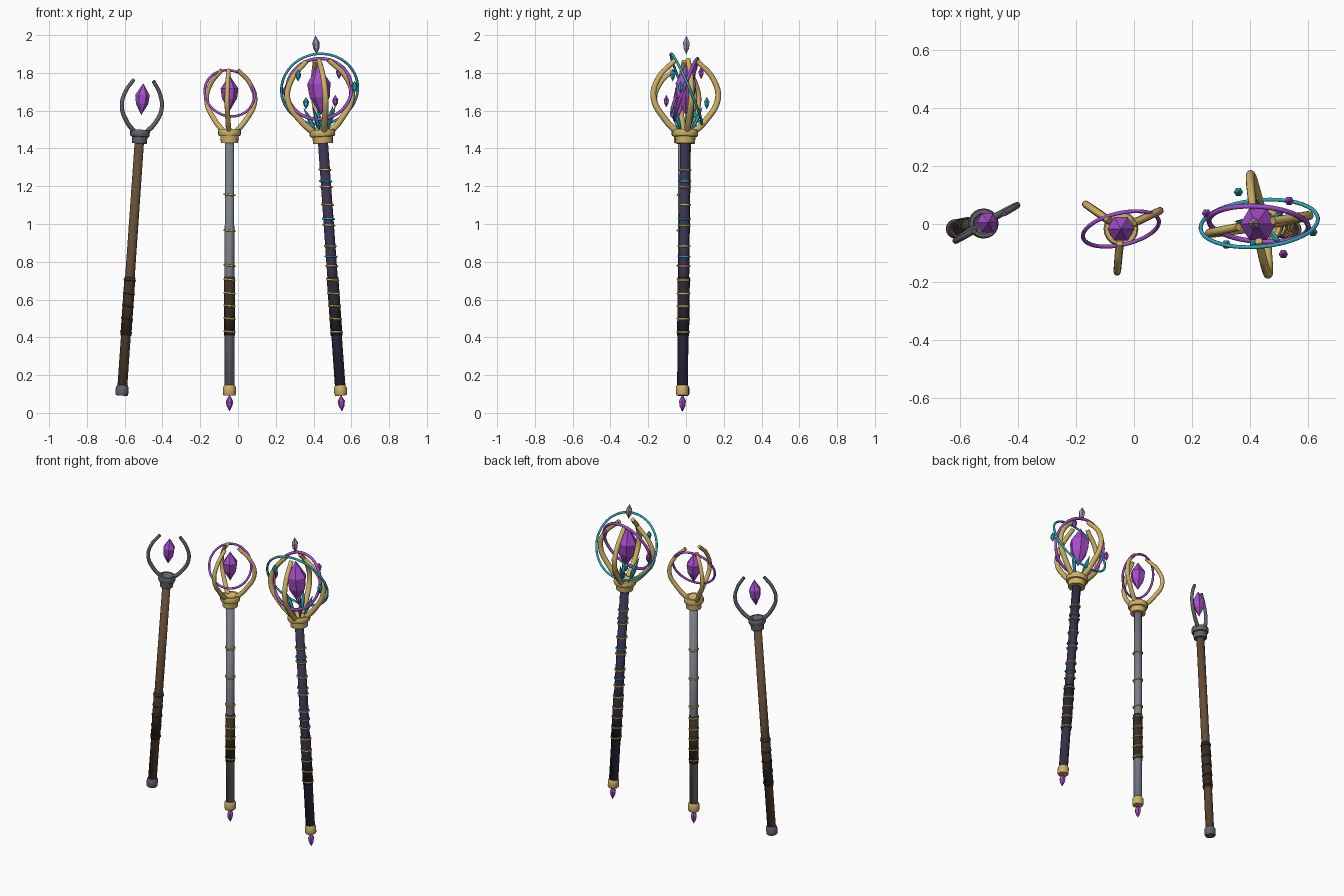
import bpy, bmesh, math
from mathutils import Matrix, Vector

cube = bpy.data.objects.get("Cube")
if cube:
    bpy.data.objects.remove(cube, do_unlink=True)


def material(name, rgb):
    m = bpy.data.materials.new(name)
    m.use_nodes = True
    m.diffuse_color = (*rgb, 1)
    m.node_tree.nodes["Principled BSDF"].inputs["Base Color"].default_value = (*rgb, 1)
    return m


WOOD = material("brown wood", (0.13, 0.073, 0.037))
LEATHER = material("dark leather", (0.045, 0.028, 0.018))
IRON = material("dark iron", (0.12, 0.125, 0.15))
STEEL = material("grey steel", (0.20, 0.21, 0.25))
GOLD = material("gold", (0.62, 0.44, 0.13))
PURPLE = material("purple crystal", (0.38, 0.075, 0.60))
TEAL = material("teal", (0.03, 0.41, 0.50))
INDIGO = material("indigo wood", (0.042, 0.032, 0.08))
WRAP = material("black wrap", (0.024, 0.019, 0.028))
LILAC = material("pale lilac crystal", (0.36, 0.26, 0.45))


def add_object(name, mesh, mat, matrix, angle=50):
    """Link a mesh; edges sharper than the angle stay sharp, zero keeps it flat."""
    obj = bpy.data.objects.new(name, mesh)
    bpy.context.collection.objects.link(obj)
    mesh.materials.clear()
    mesh.materials.append(mat)
    obj.matrix_world = matrix
    if angle:
        bpy.ops.object.select_all(action='DESELECT')
        obj.select_set(True)
        bpy.context.view_layer.objects.active = obj
        bpy.ops.object.shade_smooth_by_angle(angle=math.radians(angle))
    return obj


def lathe(name, profile, mat, matrix, sides=16, angle=50, closed=False):
    """Revolve (radius, height) points; a zero radius becomes a single tip."""
    bm = bmesh.new()
    rings = []
    for r, z in profile:
        n = sides if r else 1
        rings.append([bm.verts.new((r * math.cos(math.tau * i / sides),
                                    r * math.sin(math.tau * i / sides), z)) for i in range(n)])
    pairs = list(zip(rings, rings[1:]))
    if closed:
        pairs.append((rings[-1], rings[0]))
    for a, b in pairs:
        for i in range(sides):
            j = (i + 1) % sides
            corners = [a[i % len(a)], a[j % len(a)], b[j % len(b)], b[i % len(b)]]
            bm.faces.new(list(dict.fromkeys(corners)))
    bmesh.ops.recalc_face_normals(bm, faces=bm.faces)
    mesh = bpy.data.meshes.new(name)
    bm.to_mesh(mesh)
    bm.free()
    return add_object(name, mesh, mat, matrix, angle)


def hoop(name, major, minor, mat, matrix, sides=24):
    circle = [(major + minor * math.cos(math.tau * k / 8),
               minor * math.sin(math.tau * k / 8)) for k in range(8)]
    return lathe(name, circle, mat, matrix, sides, closed=True)


def crystal(name, radius, half, mat, matrix):
    lathe(name, [(0, -half), (radius * 0.85, -half * 0.3), (radius, half * 0.25), (0, half)],
          mat, matrix, 6, angle=0)


def at(z):
    return Matrix.Translation((0, 0, z))


def prongs(name, path, thickness, angles, mat, matrix):
    """Curved claws around the head, thinner towards the tips."""
    for a in angles:
        curve = bpy.data.curves.new(name, 'CURVE')
        curve.dimensions = '3D'
        curve.bevel_depth = thickness
        curve.bevel_resolution = 3
        curve.use_fill_caps = True
        curve.resolution_u = 6
        spline = curve.splines.new('BEZIER')
        spline.bezier_points.add(len(path) - 1)
        for i, (p, (r, z)) in enumerate(zip(spline.bezier_points, path)):
            p.co = (r, 0, z)
            p.handle_left_type = p.handle_right_type = 'AUTO'
            p.radius = 1.05 - 0.25 * i / (len(path) - 1)
        temp = bpy.data.objects.new("temp", curve)
        bpy.context.collection.objects.link(temp)
        graph = bpy.context.evaluated_depsgraph_get()
        mesh = bpy.data.meshes.new_from_object(temp.evaluated_get(graph))
        bpy.data.objects.remove(temp, do_unlink=True)
        add_object(name, mesh, mat, matrix @ Matrix.Rotation(math.radians(a), 4, 'Z'))


def staff(name, base, top, shaft_mat, metal, grip_mat, shaft_r, collar_r, bands):
    """Shaft, grip, pommel, collar and bands; returns the leaning frame."""
    base, top = Vector(base), Vector(top)
    turn = Vector((0, 0, 1)).rotation_difference(top - base).to_matrix().to_4x4()
    frame = Matrix.Translation(base) @ turn
    r, c = shaft_r, collar_r
    # Shaft and grip are smooth right over their hidden ends
    lathe(name + "_shaft", [(0, 0.1), (r, 0.1), (r * 0.95, 1.46), (0, 1.46)],
          shaft_mat, frame, 12, angle=180)
    lathe(name + "_grip", [(0, 0.41), (r + 0.003, 0.41), (r + 0.003, 0.72), (0, 0.72)],
          grip_mat, frame, angle=180)
    lathe(name + "_pommel", [(0, 0.092), (0.03, 0.092), (0.034, 0.1), (0.034, 0.135),
                             (0.028, 0.147), (0, 0.147)], metal, frame)
    lathe(name + "_collar", [(0, 1.43), (c * 0.76, 1.43), (c * 0.8, 1.465), (c * 0.94, 1.467),
                             (c, 1.475), (c, 1.493), (c * 0.92, 1.503), (c * 0.7, 1.503),
                             (c * 0.55, 1.49), (0, 1.485)], metal, frame, 20)
    for z, mat in bands:
        tilt = Matrix.Rotation(math.radians(6), 4, 'Y')
        hoop(name + "_band", r + 0.002, 0.005, mat, frame @ at(z) @ tilt, 16)
    return frame


def orbit(name, centre, normal, major, minor, mat):
    turn = Vector((0, 0, 1)).rotation_difference(Vector(normal)).to_matrix().to_4x4()
    hoop(name, major, minor, mat, Matrix.Translation(centre) @ turn, 48)


grip_bands = (0.43, 0.5, 0.567, 0.633, 0.705)

# Plain wooden staff with two iron claws
frame = staff("wooden_staff", (-0.622, -0.018, 0), (-0.497, 0.006, 1.8), WOOD, IRON, LEATHER,
              0.026, 0.052, [(z, LEATHER) for z in grip_bands])
prongs("wooden_staff_prong", [(0.035, 1.49), (0.085, 1.54), (0.122, 1.62), (0.105, 1.70),
                              (0.06, 1.765)], 0.012, (30, 210), IRON, frame)
crystal("wooden_staff_crystal", 0.038, 0.085, PURPLE, frame @ at(1.665))

# Steel staff with three gold claws and one hoop
frame = staff("steel_staff", (-0.045, -0.017, 0), (-0.045, -0.017, 1.8), STEEL, GOLD, LEATHER,
              0.026, 0.06, [(z, GOLD) for z in grip_bands + (0.78, 0.965, 1.155)])
prongs("steel_staff_prong", [(0.04, 1.49), (0.095, 1.55), (0.148, 1.65), (0.122, 1.74),
                             (0.05, 1.815)], 0.014, (25, 145, 265), GOLD, frame)
crystal("steel_staff_crystal", 0.047, 0.095, PURPLE, frame @ at(1.693))
crystal("steel_staff_pommel_crystal", 0.019, 0.045, PURPLE, frame @ at(0.052))
orbit("steel_staff_hoop", (-0.045, -0.017, 1.692), (0.2, -0.89, 0.41), 0.134, 0.007, PURPLE)

# Ornate staff with four gold claws, two hoops and floating shards
bands = [(z, GOLD) for z in grip_bands + (0.78, 0.885, 0.995, 1.105, 1.2, 1.29)]
bands += [(z, TEAL) for z in (0.83, 1.03, 1.23)]
frame = staff("ornate_staff", (0.551, -0.021, 0), (0.424, 0, 1.8), INDIGO, GOLD, WRAP,
              0.028, 0.068, bands)
prongs("ornate_staff_prong", [(0.045, 1.49), (0.105, 1.55), (0.173, 1.67), (0.15, 1.77),
                              (0.06, 1.87)], 0.017, (10, 100, 190, 280), GOLD, frame)
crystal("ornate_staff_crystal", 0.062, 0.135, PURPLE, frame @ at(1.715))
crystal("ornate_staff_pommel_crystal", 0.019, 0.045, PURPLE, frame @ at(0.052))
crystal("ornate_staff_finial", 0.02, 0.05, LILAC, frame @ at(1.952))
orbit("ornate_staff_outer_hoop", (0.432, 0.002, 1.715), (-0.08, 0.9, 0.39), 0.203, 0.007, TEAL)
orbit("ornate_staff_inner_hoop", (0.43, 0, 1.715), (0.07, 0.93, -0.35), 0.172, 0.009, PURPLE)

shards = [(0.36, 0.11, 1.64, TEAL), (0.535, 0.08, 1.80, PURPLE), (0.25, 0.037, 1.70, PURPLE),
          (0.617, -0.028, 1.725, TEAL), (0.515, -0.104, 1.65, PURPLE), (0.318, -0.07, 1.787, TEAL)]
for x, y, z, mat in shards:
    crystal("floating_shard", 0.016, 0.033, mat, Matrix.Translation((x, y, z)))

# Small teal crystals growing out of the collar
for k in range(5):
    lean = Matrix.Rotation(math.tau * k / 5 + 0.5, 4, 'Z') @ Matrix.Translation((0.03, 0, 1.49))
    lean = lean @ Matrix.Rotation(math.radians(24), 4, 'Y') @ at(0.07)
    crystal("collar_shard", 0.012, 0.08, TEAL, frame @ lean)
